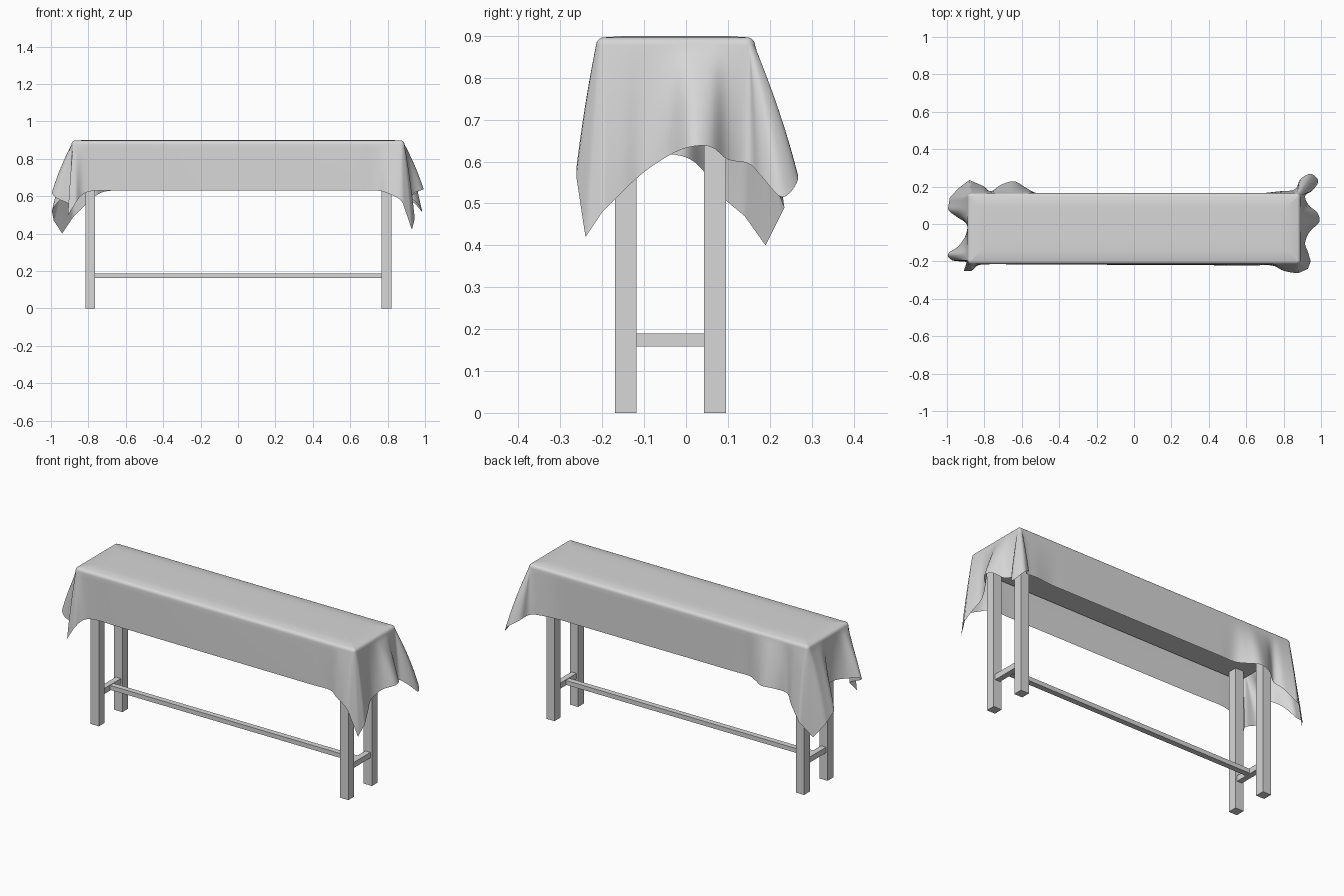
import bpy
import bmesh
import math
from mathutils import Vector

cube = bpy.data.objects.get("Cube")
if cube:
    bpy.data.objects.remove(cube, do_unlink=True)

# One plain grey for the wood and the cloth
grey = bpy.data.materials.new("light grey")
grey.use_nodes = True
colour = (0.68, 0.68, 0.68, 1)
grey.diffuse_color = colour
grey.node_tree.nodes["Principled BSDF"].inputs["Base Color"].default_value = colour


def add_mesh(name, verts, faces):
    mesh = bpy.data.meshes.new(name)
    mesh.from_pydata(verts, [], faces)
    mesh.update()
    mesh.materials.append(grey)
    obj = bpy.data.objects.new(name, mesh)
    bpy.context.collection.objects.link(obj)
    return obj


def add_box(name, low, high):
    verts = [(x, y, z) for x in (low[0], high[0])
             for y in (low[1], high[1]) for z in (low[2], high[2])]
    faces = [(0, 1, 3, 2), (4, 6, 7, 5), (0, 4, 5, 1),
             (2, 3, 7, 6), (0, 2, 6, 4), (1, 5, 7, 3)]
    return add_mesh(name, verts, faces)


# Table frame: legs, end rails, long stretcher and top
MID_Y = -0.037
UNDERSIDE = 0.81
for end, x in (("left", 0.794), ("right", -0.79)):
    add_box(f"front_leg_{end}", (x - .026, -0.17, 0), (x + .026, -0.118, UNDERSIDE))
    add_box(f"back_leg_{end}", (x - .026, 0.043, 0), (x + .026, 0.095, UNDERSIDE))
    add_box(f"end_rail_{end}", (x - .016, -0.118, 0.158), (x + .016, 0.043, 0.19))
add_box("long_stretcher", (-0.775, MID_Y - 0.016, 0.162), (0.778, MID_Y + 0.016, 0.187))
add_box("table_top", (-0.865, -0.205, UNDERSIDE), (0.87, 0.15, 0.89))

# Hem of the cloth round each end, counterclockwise from above
left_hem = [
    (.74, -.222, .63), (.80, -.25, .615), (.88, -.262, .565), (.93, -.24, .42),
    (.945, -.2, .48), (.93, -.15, .53), (.915, -.1, .575), (.94, -.04, .615),
    (.99, .01, .635), (.98, .06, .635), (.935, .1, .605), (.915, .15, .595),
    (.955, .18, .565), (.985, .23, .515), (.945, .268, .56), (.89, .24, .6),
    (.86, .185, .62), (.78, .175, .63), (.68, .165, .63)]
right_hem = [
    (-.52, .165, .63), (-.58, .195, .63), (-.64, .228, .63), (-.71, .21, .625),
    (-.765, .175, .6), (-.81, .205, .56), (-.88, .235, .49), (-.94, .19, .40),
    (-.985, .14, .47), (-.995, .08, .52), (-.95, .04, .58), (-.895, 0, .61),
    (-.9, -.06, .62), (-.94, -.12, .62), (-.995, -.16, .62), (-.97, -.195, .59),
    (-.895, -.205, .55), (-.91, -.25, .495), (-.87, -.25, .56), (-.83, -.22, .61),
    (-.76, -.215, .63)]


def straight_run(a, b, count=14):
    a, b = Vector(a), Vector(b)
    return [a.lerp(b, i / count) for i in range(1, count)]


control = [Vector(p) for p in left_hem]
control += straight_run(left_hem[-1], right_hem[0])
control += [Vector(p) for p in right_hem]
control += straight_run(right_hem[-1], left_hem[0])


def hem_loop(points, steps, tip_height):
    """Closed Catmull-Rom curve, kept straight beside the low pointed tips."""
    out, n = [], len(points)
    for i in range(n):
        a, b, c, d = (points[(i + k - 1) % n] for k in range(4))
        for j in range(steps):
            t = j / steps
            if min(b.z, c.z) < tip_height:
                out.append(b.lerp(c, t))
            else:
                out.append((b * 2 + (c - a) * t + (a * 2 - b * 5 + c * 4 - d) * t ** 2
                            + (b * 3 - a - c * 3 + d) * t ** 3) / 2)
    return out


# Cloth: each hem point hangs from the nearest spot of the rounded top edge
TOP, RADIUS, ARC, DROP = 0.9, 0.02, 4, 12
LIFT = 0.003


def nearest_on_top(p, inset):
    x, y = 0.87 - inset, 0.17 - inset
    mid = -0.025
    return Vector((max(-x, min(x, p.x)), max(mid - y, min(mid + y, p.y)), 0))


columns = []
for h in hem_loop(control, 5, 0.505):
    core = nearest_on_top(h, 0)
    offset = Vector((h.x, h.y, 0)) - core
    out = offset.normalized()
    # flat middle of the top, then a slight fall towards the edge
    column = [nearest_on_top(h, inset) + Vector((0, 0, TOP)) for inset in (.1, .05)]
    for k in range(ARC + 1):
        a = math.radians(15 + 75 * k / ARC)
        p = core + out * RADIUS * math.sin(a)
        p.z = TOP - LIFT - RADIUS * (1 - math.cos(a))
        column.append(p)
    shoulder = column[-1].z
    for k in range(1, DROP + 1):
        s = k / DROP
        spread = s * (1.25 - 0.25 * s)
        p = core + out * RADIUS + (offset - out * RADIUS) * spread
        p.z = shoulder + (h.z - shoulder) * s
        column.append(p)
    columns.append(column)

count, rows = len(columns), len(columns[0])
verts = [columns[i][r] for r in range(rows) for i in range(count)]
faces = [tuple(range(count))]
for r in range(rows - 1):
    for i in range(count):
        j = (i + 1) % count
        faces.append((r * count + i, (r + 1) * count + i,
                      (r + 1) * count + j, r * count + j))
cloth = add_mesh("tablecloth", verts, faces)

# Merge the points that meet at the corners of the flat top
bm = bmesh.new()
bm.from_mesh(cloth.data)
bmesh.ops.remove_doubles(bm, verts=bm.verts, dist=0.0002)
bm.to_mesh(cloth.data)
bm.free()

bpy.ops.object.select_all(action="DESELECT")
cloth.select_set(True)
bpy.context.view_layer.objects.active = cloth
bpy.ops.object.shade_smooth_by_angle(angle=math.radians(60))
